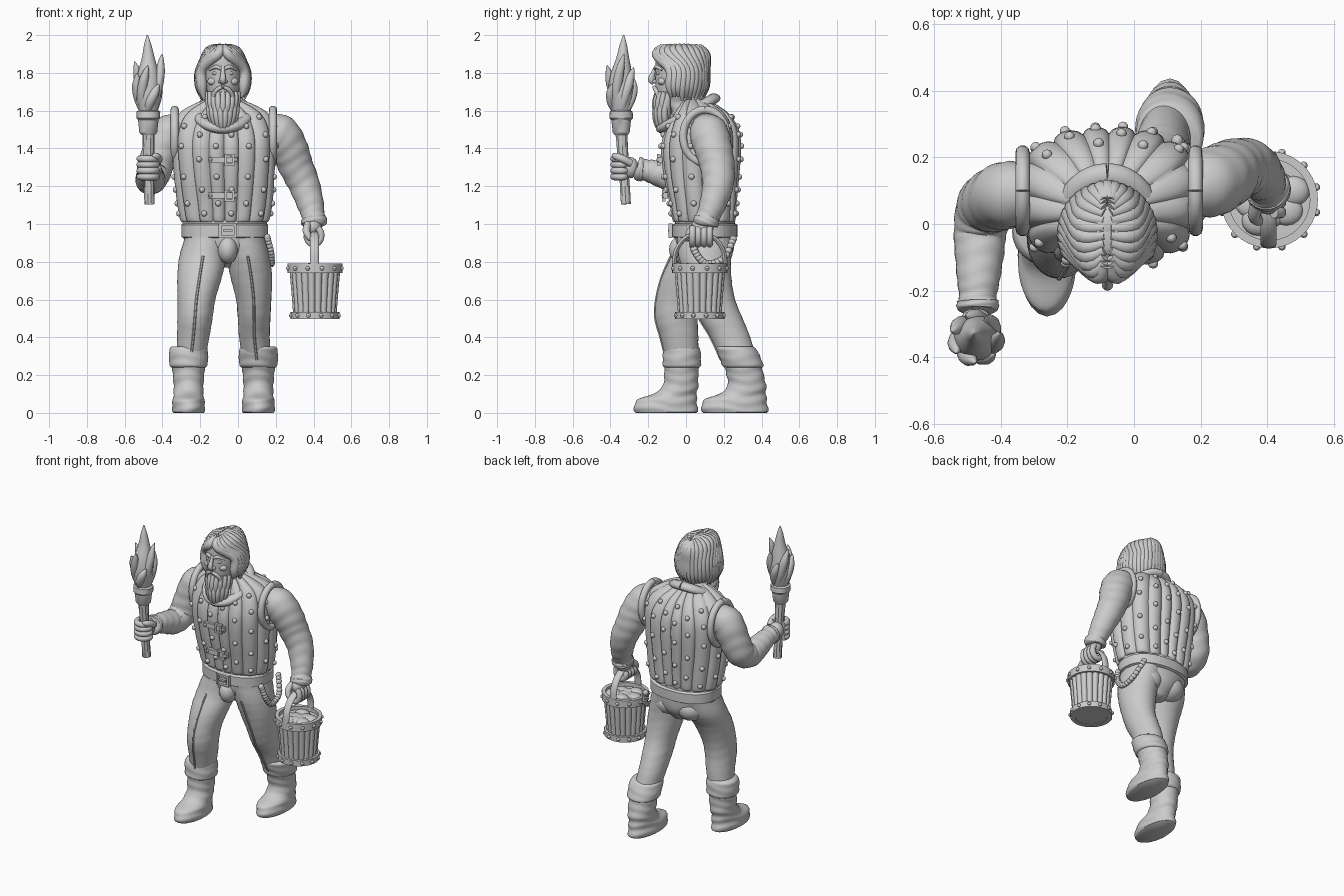
import bpy, bmesh, math, random
from mathutils import Vector, Matrix
from math import sin, cos, pi, radians
random.seed(4)
TAU = 2 * pi


def done(bm, name, angle=50):
    bmesh.ops.recalc_face_normals(bm, faces=bm.faces)
    me = bpy.data.meshes.new(name)
    bm.to_mesh(me)
    bm.free()
    me.shade_smooth()
    me.set_sharp_from_angle(angle=radians(angle))
    ob = bpy.data.objects.new(name, me)
    bpy.context.collection.objects.link(ob)


def spline(pts, sub):
    """Catmull-Rom through tuples of any length."""
    out = []
    for i in range(len(pts) - 1):
        a, b, c, d = pts[max(i - 1, 0)], pts[i], pts[i + 1], pts[min(i + 2, len(pts) - 1)]
        for k in range(sub):
            t = k / sub
            out.append(tuple(q + .5 * t * (r - p + t * (2*p - 5*q + 4*r - s + t * (3*(q - r) + s - p)))
                             for p, q, r, s in zip(a, b, c, d)))
    return out + [tuple(pts[-1])]


def skin(bm, rings):
    vs = [[bm.verts.new(p) for p in r] for r in rings]
    n = len(vs[0])
    for a, b in zip(vs, vs[1:]):
        for i in range(n):
            bm.faces.new((a[i], a[(i + 1) % n], b[(i + 1) % n], b[i]))
    bm.faces.new(vs[0][::-1])
    bm.faces.new(vs[-1])


def outline(s, a, p=2, ribs=0, depth=0, wr=0):
    """Point at angle a on a horizontal section (z, cx, cy, rx, ry)."""
    z, cx, cy, rx, ry = s
    r = (abs(cos(a) / rx) ** p + abs(sin(a) / ry) ** p) ** (-1 / p)
    if ribs:
        r += depth * (abs(sin(ribs * a / 2)) ** .6 - 1)
    r *= 1 + wr * sin(z * 110 + 1.6 * sin(2 * a + z * 9))
    return Vector((cx + r * cos(a), cy + r * sin(a), z))


def hloft(bm, secs, n=40, sub=5, **kw):
    skin(bm, [[outline(s, TAU * i / n, **kw) for i in range(n)] for s in spline(secs, sub)])


def tube(bm, pts, n=10, sub=5, ref=(1, 0, 0), wr=0):
    """Sweep an ellipse along points (x, y, z, r[, r2])."""
    pts = spline([p if len(p) == 5 else (*p, p[3]) for p in pts], sub)
    rings, ref = [], Vector(ref)
    for i, p in enumerate(pts):
        t = (Vector(pts[min(i + 1, len(pts) - 1)][:3]) - Vector(pts[max(i - 1, 0)][:3])).normalized()
        u = (ref - ref.dot(t) * t).normalized()
        v = t.cross(u)
        ring = []
        for k in range(n):
            a = TAU * k / n
            w = 1 + wr * sin(i * 1.3 + 1.5 * sin(2 * a))
            ring.append(Vector(p[:3]) + (u * p[3] * cos(a) + v * p[4] * sin(a)) * w)
        rings.append(ring)
    skin(bm, rings)


def blob(bm, c, r, u=16, v=10):
    r = r if isinstance(r, tuple) else (r, r, r)
    bmesh.ops.create_uvsphere(bm, u_segments=u, v_segments=v, radius=1,
                              matrix=Matrix.Translation(c) @ Matrix.Diagonal((*r, 1)))


def box(bm, c, s):
    bmesh.ops.create_cube(bm, size=1, matrix=Matrix.Translation(c) @ Matrix.Diagonal((*s, 1)))


def frame(bm, c, w, h, t):
    for s in (-1, 1):
        box(bm, (c[0] + s * w / 2, c[1], c[2]), (t, t * 1.6, h + t))
        box(bm, (c[0], c[1], c[2] + s * h / 2), (w, t * 1.5, t))


# quilted vest with studs, collar and armhole trim
VEST = [(1.01, -.07, .095, .225, .155), (1.025, -.07, .095, .24, .168), (1.12, -.07, .09, .257, .18),
        (1.25, -.073, .082, .268, .2), (1.4, -.075, .08, .278, .213), (1.5, -.075, .085, .276, .195),
        (1.58, -.075, .082, .245, .15), (1.63, -.078, .065, .17, .1), (1.66, -.08, .05, .09, .06)]
Q = dict(p=2.5, ribs=16, depth=.02)
bm = bmesh.new()
hloft(bm, VEST, n=128, **Q)
done(bm, "quilted_vest", 60)
bm = bmesh.new()
for i in range(16):
    a = TAU * (i + .5) / 16
    for s in spline(VEST, 10)[14 + 5 * (i % 2):62:11]:
        blob(bm, outline(s, a, p=2.5), .016, 10, 6)
done(bm, "vest_studs")
bm = bmesh.new()
ring = [TAU * i / 24 + pi / 2 for i in range(25)]
tube(bm, [(-.08 + .125 * cos(a), .012 + .135 * sin(a), 1.585 + .08 * sin(a), .027, .036) for a in ring], 12, 2, (0, 0, 1))
for x in (.185, -.335):
    tube(bm, [(x, .1 + .115 * cos(a), 1.465 + .14 * sin(a), .022) for a in ring], 10, 2)
done(bm, "vest_trim")

# chest clasps, belt and buckle
bm = bmesh.new()
for z, y in ((1.34, -.135), (1.15, -.107)):
    box(bm, (-.08, y, z), (.155, .022, .032))
    frame(bm, (-.045, y - .01, z), .04, .05, .012)
    for x in (-.145, -.012):
        blob(bm, (x, y - .012, z), .01, 10, 6)
frame(bm, (-.055, -.082, .965), .08, .062, .014)
box(bm, (-.055, -.085, .965), (.05, .02, .012))
done(bm, "clasps_and_buckle", 30)
bm = bmesh.new()
hloft(bm, [(.925, -.07, .1, .215, .16), (.932, -.07, .1, .23, .172), (.995, -.07, .1, .23, .172),
           (1.003, -.07, .1, .215, .16)], sub=1, n=64, p=2.3)
done(bm, "belt", 30)
bm = bmesh.new()
for p in spline([(.155, .03, .93), (.175, .05, .85), (.178, .11, .79), (.17, .2, .82), (.13, .25, .92)], 5):
    blob(bm, p, (.018, .02, .018), 10, 6)
done(bm, "hip_rope")

# trousers
LEGS = {"right_leg": [(.28, -.25, -.02, .075, .085), (.4, -.237, -.035, .085, .1), (.5, -.228, -.05, .093, .112),
                      (.6, -.22, -.04, .1, .118), (.72, -.203, 0, .118, .128), (.83, -.185, .06, .125, .14),
                      (.93, -.16, .09, .12, .15)],
        "left_leg": [(.28, .1, .28, .075, .095), (.4, .087, .235, .081, .105), (.5, .085, .185, .086, .115),
                     (.6, .083, .145, .093, .115), (.72, .07, .115, .11, .125), (.83, .052, .1, .115, .14),
                     (.93, .03, .1, .115, .15)]}
for name, secs in LEGS.items():
    bm = bmesh.new()
    hloft(bm, secs, wr=.008)
    tube(bm, [(s[1], s[2] - s[4], s[0], .007) for s in secs[:-1]], 6)
    done(bm, name)
bm = bmesh.new()
hloft(bm, [(.77, -.065, .12, .05, .07), (.84, -.065, .105, .15, .14), (.92, -.07, .1, .217, .158), (1.02, -.07, .1, .225, .158)])
blob(bm, (-.055, -.02, .865), (.055, .07, .075))
for x in (-.15, .02):
    blob(bm, (x, .15, .86), (.095, .1, .085))
done(bm, "pelvis")

# boots with folded cuffs
for name, x, y, lean in (("right", -.262, 0, 0), ("left", .108, .365, -.06)):
    place = lambda secs: [(z, x, y + c + lean * (z / .3) ** 2, a, b + .008 * (y > 0)) for z, c, a, b in secs]
    bm = bmesh.new()
    hloft(bm, place([(0, -.105, .08, .16)]) + place([(.004, -.105, .084, .165)]), sub=1)
    hloft(bm, place([(.004, -.105, .084, .165), (.035, -.107, .087, .168), (.07, -.1, .083, .157), (.1, -.06, .079, .116),
                     (.14, -.03, .079, .095), (.2, -.025, .083, .09), (.26, -.022, .088, .094)]), wr=.025)
    done(bm, name + "_boot")
    bm = bmesh.new()
    hloft(bm, place([(.235, -.022, .078, .08), (.25, -.022, .1, .1), (.29, -.022, .103, .101),
                     (.335, -.022, .102, .098), (.352, -.022, .088, .084)]), wr=.015)
    done(bm, name + "_boot_cuff")

# sleeves
ARMS = {"left_arm": [(.16, .1, 1.5, .08), (.22, .12, 1.48, .102), (.27, .145, 1.4, .1), (.305, .165, 1.31, .092),
                     (.35, .17, 1.21, .083), (.385, .14, 1.1, .07), (.398, .115, 1.04, .06), (.401, .11, 1.025, .068),
                     (.403, .102, 1.0, .066), (.403, .1, .99, .04)],
        "right_arm": [(-.31, .1, 1.5, .08), (-.37, .09, 1.475, .1), (-.415, .075, 1.37, .096), (-.445, .05, 1.275, .09),
                      (-.462, -.02, 1.235, .08), (-.465, -.09, 1.25, .074), (-.468, -.17, 1.275, .064),
                      (-.47, -.22, 1.287, .056), (-.47, -.235, 1.289, .063), (-.47, -.258, 1.292, .06), (-.47, -.265, 1.294, .03)]}
for name, pts in ARMS.items():
    bm = bmesh.new()
    tube(bm, pts, 32, 7, wr=.018)
    done(bm, name)

# hands gripping the torch and the pail handle
bm = bmesh.new()
blob(bm, (-.475, -.295, 1.298), (.048, .045, .056))
for z in (1.25, 1.282, 1.314, 1.345):
    tube(bm, [(-.475 + .044 * cos(a), -.338 + .044 * sin(a), z, .012 if i == 9 else .0185)
              for i in range(10) for a in [radians(150 + 27 * i)]], 10, 3, (0, 0, 1))
tube(bm, [(-.43, -.29, 1.32, .02), (-.42, -.335, 1.345, .021), (-.435, -.375, 1.36, .018), (-.455, -.385, 1.365, .006)], 10)
done(bm, "right_hand")
bm = bmesh.new()
blob(bm, (.402, .088, .985), (.042, .06, .05))
for y in (.035, .065, .096, .125):
    tube(bm, [(.402 + .038 * cos(a), y, .94 + .046 * sin(a), .012 if i == 9 else .0185)
              for i in range(10) for a in [radians(60 - 29 * i)]], 10, 3, (0, 1, 0))
tube(bm, [(.37, .06, 1.0, .02), (.362, .025, .965, .02), (.375, .01, .93, .016), (.39, .008, .91, .005)], 10)
done(bm, "left_hand")

# torch
bm = bmesh.new()
tube(bm, [(-.468, -.318, 1.105, .027), (-.472, -.33, 1.3, .028), (-.475, -.343, 1.5, .034)], 10, wr=.03)
done(bm, "torch_handle", 30)
bm = bmesh.new()
C = (-.475, -.343)
hloft(bm, [(1.47, *C, .035, .035), (1.485, *C, .046, .046), (1.55, *C, .053, .053), (1.56, *C, .062, .062),
           (1.595, *C, .062, .062), (1.605, *C, .045, .045)], sub=1, n=24, wr=.03)
done(bm, "torch_collar", 30)
bm = bmesh.new()
hloft(bm, [(1.58, *C, .045, .045), (1.68, *C, .068, .068), (1.78, *C, .06, .06), (1.88, -.475, -.335, .034, .034),
           (1.95, -.478, -.332, .019, .019), (2.0, -.48, -.33, .003, .003)], n=20)
for i, top in enumerate((1.83, 1.77, 1.86, 1.8, 1.84, 1.74, 1.9)):
    path = []
    for t, r, w in ((0, .03, .016), (.35, .05, .026), (.65, .062, .026), (.87, .068, .016), (1, .075, .002)):
        a = TAU * i / 7 + 1.1 * t
        path.append((C[0] + r * cos(a), C[1] + r * sin(a), 1.59 + t * (top - 1.59), w))
    tube(bm, path, 10)
done(bm, "torch_flame")

# wooden pail, hoops, studs, contents and handle
P = (.407, .073)
bm = bmesh.new()
hloft(bm, [(.5, *P, .115, .115), (.62, *P, .124, .124), (.765, *P, .137, .137)], n=120, sub=4, ribs=20, depth=.012)
done(bm, "pail_staves")
bm = bmesh.new()
for z0, z1, ro, ri in ((.74, .79, .146, .122), (.497, .535, .13, .1)):
    prof = [(ri, z0), (ro, z0), (ro, z1), (ri, z1)]
    vs = [[bm.verts.new((P[0] + r * cos(TAU * i / 40), P[1] + r * sin(TAU * i / 40), z)) for r, z in prof] for i in range(40)]
    for i in range(40):
        for k in range(4):
            bm.faces.new((vs[i][k], vs[i - 1][k], vs[i - 1][k - 3], vs[i][k - 3]))
    for i in range(12):
        a = TAU * (i + .5) / 12
        blob(bm, (P[0] + ro * cos(a), P[1] + ro * sin(a), (z0 + z1) / 2), .012, 10, 6)
done(bm, "pail_hoops", 30)
bm = bmesh.new()
for i in range(9):
    a, r = i * 2.4, .027 * i ** .5
    blob(bm, (P[0] + r * cos(a), P[1] + r * sin(a), .765), (.05, .045, .018 + random.random() * .012))
done(bm, "pail_contents")
bm = bmesh.new()
tube(bm, [(.405, .073 + .135 * cos(a), .79 + .16 * sin(a) ** .9, .024, .012) for a in [pi * i / 12 for i in range(12)]]
     + [(.405, -.062, .78, .024, .012)], 12, 3)
done(bm, "pail_handle")

# head and face
X = -.08
bm = bmesh.new()
hloft(bm, [(1.5, X, .02, .085, .09), (1.6, X, -.01, .07, .08), (1.64, X, -.055, .062, .085), (1.69, X, -.057, .08, .1),
           (1.76, X, -.05, .094, .113), (1.83, X, -.045, .099, .117), (1.9, X, -.035, .09, .115), (1.95, X, -.03, .03, .04)])
tube(bm, [(X, -.158, 1.835, .01), (X, -.173, 1.8, .012), (X, -.184, 1.765, .017), (X, -.17, 1.745, .012)], 12)
blob(bm, (X, -.148, 1.69), (.024, .014, .009))
for s in (-1, 1):
    blob(bm, (X + s * .014, -.165, 1.754), (.011, .013, .01))
    blob(bm, (X + s * .038, -.143, 1.798), (.019, .014, .011))
    blob(bm, (X + s * .052, -.125, 1.755), (.03, .025, .022))
    tube(bm, [(X + s * .008, -.163, 1.82, .008), (X + s * .038, -.157, 1.832, .011), (X + s * .072, -.127, 1.815, .006)], 8, ref=(0, 0, 1))
done(bm, "head")

# hair combed from a centre parting
bm = bmesh.new()
blob(bm, (X, 0, 1.815), (.122, .115, .138), 24, 16)
for s in (-1, 1):
    for i in range(13):
        t = i / 12
        a, b = radians(22 + 158 * t), radians(66 + 114 * t)
        j = random.uniform(-.012, .012)
        tube(bm, [(X + s * .008, -.03 - .1 * cos(a), 1.94, .016),
                  (X + s * .075 * sin(a), -.03 - .135 * cos(a), 1.915 - .02 * abs(cos(a)), .026),
                  (X + s * .118 * sin(b), -.03 - .133 * cos(b), 1.82, .028),
                  (X + s * .122 * sin(b), -.03 - .13 * cos(b), 1.73, .027),
                  (X + s * .108 * sin(b), -.03 - .12 * cos(b), 1.665 + j, .007)], 10, 5, (.3, .8, .5))
done(bm, "hair")

# beard and moustache
bm = bmesh.new()
blob(bm, (X, -.1, 1.625), (.055, .05, .065))
for row in range(2):
    for i in range(9 - row):
        a = radians(-72 + 18 * (i + row / 2))
        s, c, d = sin(a), cos(a), row * .05
        tube(bm, [(X + .085 * s, -.065 - .088 * c, 1.7 - d * .9, .012), (X + .077 * s, -.072 - .09 * c, 1.635 - d, .018),
                  (X + .055 * s, -.068 - .085 * c, 1.575 - d, .015),
                  (X + .04 * s + random.uniform(-.008, .008), -.06 - .075 * c, 1.565 - d - .035 * c, .003)], 8)
for s in (-1, 1):
    tube(bm, [(X + s * .004, -.17, 1.725, .009), (X + s * .03, -.162, 1.712, .012), (X + s * .05, -.147, 1.68, .011),
              (X + s * .05, -.148, 1.64, .003)], 8, ref=(0, 1, 0))
done(bm, "beard")
